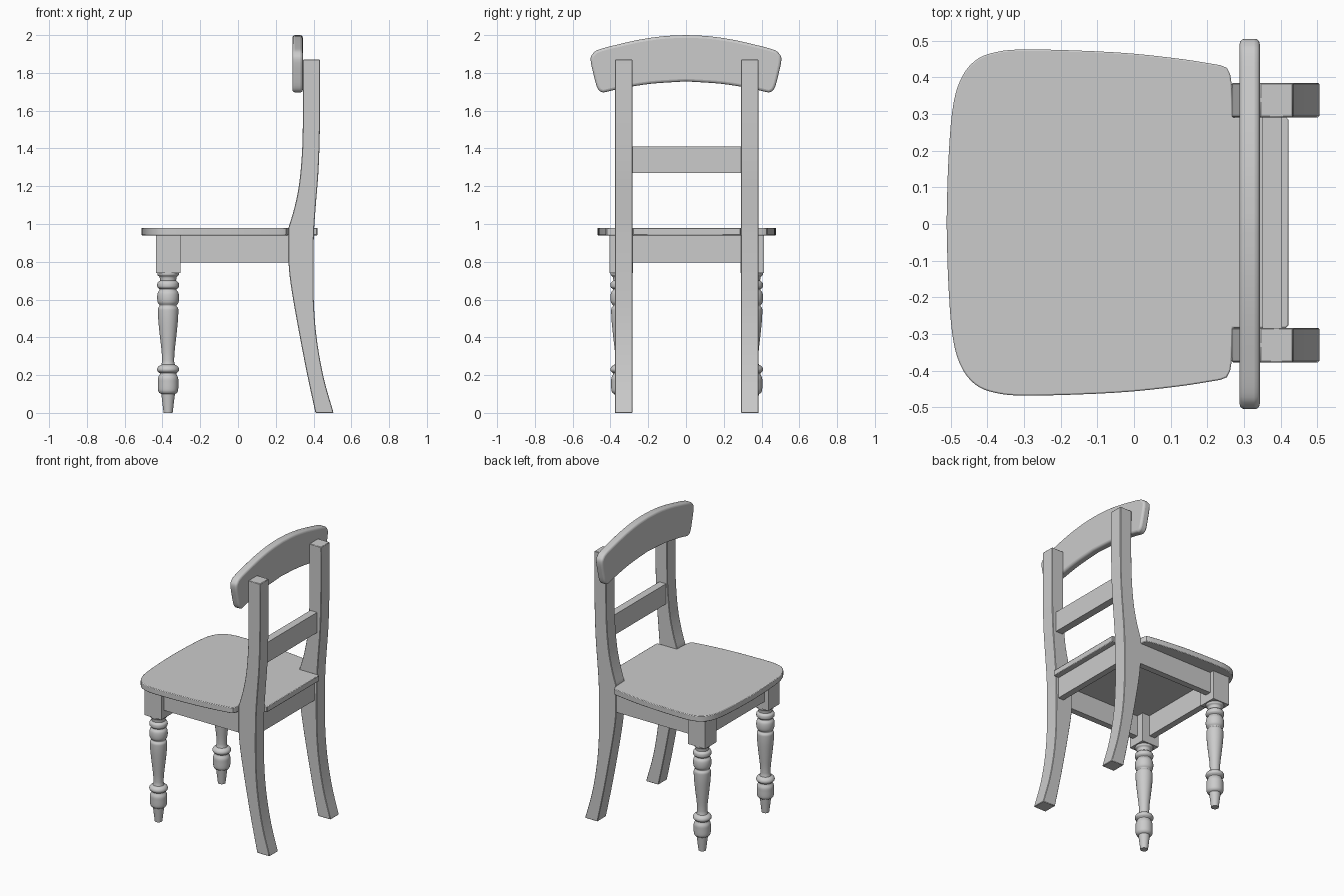
import bpy, bmesh, math
from mathutils import Vector

if "Cube" in bpy.data.objects:
    bpy.data.objects.remove(bpy.data.objects["Cube"])

GREY = (0.6, 0.6, 0.6, 1.0)
mat = bpy.data.materials.new("plain grey")
mat.use_nodes = True
mat.diffuse_color = GREY
mat.node_tree.nodes["Principled BSDF"].inputs["Base Color"].default_value = GREY

MID = 0.004  # centre line of the frame in y


def finish(name, bm, bevel=0.0, segments=3, angle=35):
    bmesh.ops.recalc_face_normals(bm, faces=bm.faces)
    mesh = bpy.data.meshes.new(name)
    bm.to_mesh(mesh)
    bm.free()
    mesh.materials.append(mat)
    ob = bpy.data.objects.new(name, mesh)
    bpy.context.collection.objects.link(ob)
    bpy.ops.object.select_all(action='DESELECT')
    ob.select_set(True)
    bpy.context.view_layer.objects.active = ob
    bpy.ops.object.shade_smooth_by_angle(angle=math.radians(angle))
    if bevel:
        mod = ob.modifiers.new("soft edge", 'BEVEL')
        mod.width, mod.segments = bevel, segments
        mod.limit_method, mod.angle_limit = 'ANGLE', math.radians(50)
    return ob


def curve(pts, steps=5):
    """Smooth open curve through the points."""
    p = [Vector(q) for q in pts]
    p = [2 * p[0] - p[1]] + p + [2 * p[-1] - p[-2]]
    out = []
    for a, b, c, d in zip(p, p[1:], p[2:], p[3:]):
        for i in range(steps):
            t = i / steps
            out.append(0.5 * (2 * b + (c - a) * t + (2 * a - 5 * b + 4 * c - d) * t * t
                              + (3 * b - a - 3 * c + d) * t ** 3))
    return out + [p[-2]]


def prism(name, outline, to3d, lo, hi, **kw):
    """Extrude a flat outline between two depths."""
    bm = bmesh.new()
    a = [bm.verts.new(to3d(u, v, lo)) for u, v in outline]
    b = [bm.verts.new(to3d(u, v, hi)) for u, v in outline]
    bm.faces.new(a)
    bm.faces.new(b)
    for i in range(len(a)):
        j = (i + 1) % len(a)
        bm.faces.new((a[i], a[j], b[j], b[i]))
    return finish(name, bm, **kw)


def box(name, x, y, z, **kw):
    rect = [(x[0], y[0]), (x[1], y[0]), (x[1], y[1]), (x[0], y[1])]
    return prism(name, rect, lambda u, v, d: (u, v + MID, d), *z, **kw)


def mirrored(half):
    """Close a half outline (u, v) by reflecting it in v."""
    return list(half) + [Vector((q[0], -q[1])) for q in reversed(half) if abs(q[1]) > 1e-6]


# Seat: bowed front, tapering sides, notched around the back posts
seat_half = curve([(-0.511, 0), (-0.507, 0.15), (-0.496, 0.30), (-0.475, 0.385), (-0.435, 0.44),
                   (-0.375, 0.465), (-0.28, 0.472), (-0.05, 0.464), (0.12, 0.447), (0.235, 0.429)], 4)
seat_half += [Vector(q) for q in ((0.253, 0.422), (0.262, 0.405), (0.266, 0.38), (0.27, 0.287),
                                  (0.415, 0.287), (0.421, 0.281))]
prism("seat", mirrored(seat_half), lambda u, v, d: (u, v + MID, d), 0.94, 0.98, bevel=0.004, segments=2)

# Crest rail: arched board with rounded ends
crest_half = curve([(2.0, 0), (1.994, 0.12), (1.976, 0.245), (1.948, 0.37), (1.924, 0.46), (1.903, 0.492),
                    (1.87, 0.505), (1.79, 0.489), (1.72, 0.469), (1.698, 0.445), (1.70, 0.42),
                    (1.717, 0.345), (1.742, 0.19), (1.755, 0)], 4)
prism("crest_rail", mirrored(crest_half), lambda u, v, d: (d, v, u), 0.288, 0.343, bevel=0.014)

# Back posts: curved in side profile, one piece with the rear legs
post_front = curve([(0.41, 0), (0.367, 0.2), (0.328, 0.4), (0.292, 0.6), (0.274, 0.72), (0.267, 0.8)])
post_front += curve([(0.267, 0.98), (0.297, 1.08), (0.322, 1.2), (0.337, 1.35), (0.343, 1.52), (0.343, 1.87)])
post_back = curve([(0.434, 1.87), (0.434, 1.55), (0.427, 1.3), (0.412, 1.1), (0.402, 0.95), (0.399, 0.75),
                   (0.403, 0.55), (0.42, 0.37), (0.455, 0.18), (0.506, 0)])

# Turned front leg: radius and height, each group a smooth moulding
turning = [
    [(0.024, 0), (0.036, 0.10)],
    [(0.046, 0.105), (0.053, 0.12), (0.054, 0.16), (0.053, 0.185), (0.044, 0.205)],
    [(0.044, 0.21), (0.057, 0.222), (0.058, 0.235), (0.050, 0.247), (0.036, 0.255)],
    [(0.032, 0.27), (0.034, 0.32), (0.044, 0.41), (0.052, 0.49), (0.054, 0.54), (0.052, 0.555), (0.045, 0.565)],
    [(0.045, 0.57), (0.055, 0.585), (0.058, 0.61), (0.055, 0.635), (0.045, 0.65)],
    [(0.045, 0.655), (0.056, 0.665), (0.058, 0.677), (0.055, 0.69), (0.043, 0.70)],
    [(0.043, 0.705), (0.046, 0.72), (0.056, 0.73), (0.057, 0.745)],
]


def turned_leg(name, x, y, sides=32):
    bm = bmesh.new()
    rings = []
    for group in turning:
        for r, z in curve(group, 4):
            rings.append([bm.verts.new((x + r * math.cos(math.tau * i / sides),
                                        y + r * math.sin(math.tau * i / sides), z)) for i in range(sides)])
    for a, b in zip(rings, rings[1:]):
        for i in range(sides):
            j = (i + 1) % sides
            bm.faces.new((a[i], a[j], b[j], b[i]))
    bm.faces.new(rings[0])
    bm.faces.new(rings[-1])
    finish(name, bm, angle=40)


for side, label in ((1, "back_side"), (-1, "front_side")):
    def span(a, b):
        return sorted((side * a, side * b))
    y0, y1 = span(0.287, 0.381)
    prism("post_" + label, post_front + post_back, lambda u, v, d: (u, d + MID, v), y0, y1,
          bevel=0.003, segments=1)
    box("leg_block_" + label, (-0.435, -0.305), span(0.284, 0.408), (0.74, 0.942))
    turned_leg("turned_leg_" + label, -0.37, side * 0.346 + MID)
    box("side_apron_" + label, (-0.31, 0.30), span(0.335, 0.378), (0.795, 0.942))

# Cross pieces between the legs and posts
box("front_apron", (-0.405, -0.362), (-0.29, 0.29), (0.795, 0.942))
box("rear_apron", (0.34, 0.383), (-0.29, 0.29), (0.795, 0.942))
box("back_slat", (0.351, 0.403), (-0.29, 0.29), (1.27, 1.41))
